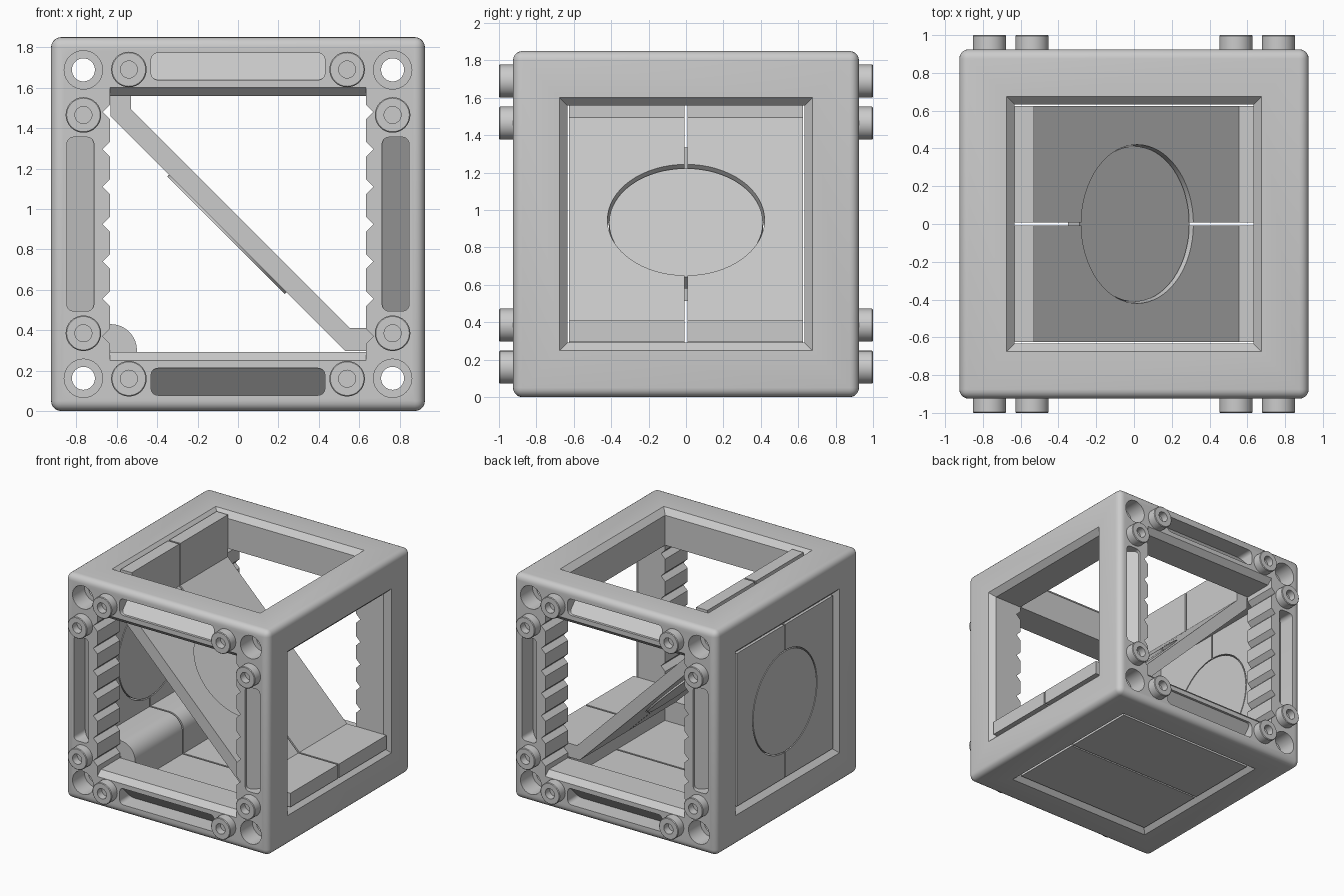
import bpy, bmesh
from math import cos, sin, pi, radians
from mathutils import Vector

if "Cube" in bpy.data.objects:
    bpy.data.objects.remove(bpy.data.objects["Cube"])

C = 0.925   # cube centre height
H = 0.633   # half width of the window openings


def loft_into(bm, rings):
    """Skin a list of equal-length point rings and cap both ends."""
    rows = [[bm.verts.new(p) for p in r] for r in rings]
    n = len(rows[0])
    for a, b in zip(rows, rows[1:]):
        for i in range(n):
            j = (i + 1) % n
            bm.faces.new((a[i], a[j], b[j], b[i]))
    bm.faces.new(rows[0][::-1])
    bm.faces.new(rows[-1])


def make(name, solids):
    bm = bmesh.new()
    for rings in solids:
        loft_into(bm, rings)
    bmesh.ops.recalc_face_normals(bm, faces=bm.faces)
    me = bpy.data.meshes.new(name)
    bm.to_mesh(me)
    bm.free()
    ob = bpy.data.objects.new(name, me)
    bpy.context.collection.objects.link(ob)
    return ob


def activate(ob):
    bpy.ops.object.select_all(action='DESELECT')
    ob.select_set(True)
    bpy.context.view_layer.objects.active = ob


def cut(ob, solids):
    cutter = make("cutter", solids)
    cutter.hide_render = True
    m = ob.modifiers.new("cut", 'BOOLEAN')
    m.operation, m.solver, m.object = 'DIFFERENCE', 'EXACT', cutter
    activate(ob)
    bpy.ops.object.modifier_apply(modifier=m.name)
    bpy.data.objects.remove(cutter)


def smooth(ob):
    activate(ob)
    bpy.ops.object.shade_smooth_by_angle(angle=radians(30))


def turned(x, z, profile, n=32):
    """Rings about a y-parallel axis; profile is (radius, y)."""
    return [[(x + r * cos(2 * pi * i / n), y, z + r * sin(2 * pi * i / n))
             for i in range(n)] for r, y in profile]


def disc_rings(centre, normal, r, half, n=64):
    nrm = Vector(normal).normalized()
    u = Vector((0, 1, 0))
    v = nrm.cross(u)
    return [[Vector(centre) + nrm * d + u * r * cos(2 * pi * i / n) + v * r * sin(2 * pi * i / n)
             for i in range(n)] for d in (-half, half)]


def prism(profile, y0, y1):
    return [[(x, y, z) for x, z in profile] for y in (y0, y1)]


# Frame: rounded cube
bpy.ops.mesh.primitive_cube_add(size=1, location=(0, 0, C))
frame = bpy.context.object
frame.name = "cube_frame"
frame.scale = (1.85, 1.85, 1.85)
bpy.ops.object.transform_apply(location=True, scale=True)
bev = frame.modifiers.new("round", 'BEVEL')
bev.width, bev.segments = 0.05, 5
bpy.ops.object.modifier_apply(modifier=bev.name)

# Windows along each axis, with chamfered mouths
for axis in range(3):
    rings = []
    for t, h in ((-0.975, H + 0.09), (-0.88, H), (0.88, H), (0.975, H + 0.09)):
        ring = []
        for a, b in ((-1, -1), (1, -1), (1, 1), (-1, 1)):
            p = [0, 0, 0]
            p[axis] = t
            p[(axis + 1) % 3] = b * h
            p[(axis + 2) % 3] = a * (H if axis == 1 else h)
            p[2] += C
            ring.append(p)
        rings.append(ring)
    cut(frame, [rings])

# V notches on the posts
notches = []
for s in (-1, 1):
    for k in range(-3, 4):
        x, z = s * H, C + k * 0.185
        notches.append(prism([(x - .037, z), (x, z - .037), (x + .037, z), (x, z + .037)], -1, 1))
cut(frame, notches)

# Stepped corner bolt holes
cut(frame, [turned(sx * .765, C + sz * .763,
                   [(.095, -1), (.095, -.77), (.057, -.77), (.057, .77), (.095, .77), (.095, 1)])
            for sx in (-1, 1) for sz in (-1, 1)])


# Slots with sloping floors, deeper toward the outer edges
def slot(side, turn):
    outline = []
    for cx, cz, a0 in ((.395, .815, 0), (-.395, .815, 90), (-.395, .745, 180), (.395, .745, 270)):
        for k in range(6):
            a = radians(a0 + 18 * k)
            outline.append((cx + .035 * cos(a), cz + .032 * sin(a)))
    rings = []
    for floor in (False, True):
        ring = []
        for u, v in outline:
            depth = .02 + (v - .713) * .95 if floor else -.1
            x, z = u, v
            for _ in range(turn):
                x, z = -z, x
            ring.append((x, side * (.925 - depth), C + z))
        rings.append(ring)
    return rings


cut(frame, [slot(s, t) for s in (-1, 1) for t in range(4)])
smooth(frame)

# Connector pegs on the front and back
for s, side in ((-1, "front"), (1, "back")):
    pegs = [turned(sx * px, C + sz * pz,
                   [(.088, s * .9), (.088, s * .995), (.083, s), (.042, s), (.042, s * .94)])
            for px, pz in ((.54, .765), (.765, .54)) for sx in (-1, 1) for sz in (-1, 1)]
    smooth(make(side + "_pegs", pegs))

# Diagonal plate with a top flange and a side flange
plate = [(-.632, 1.84), (-.53, 1.84), (-.53, 1.495), (.555, .41), (.915, .41),
         (.915, .297), (.53, .297), (-.632, 1.46)]
# Closed panels on the left and bottom, joined by a rounded corner block
corner = [(-.63 + .13 * cos(radians(a)), .30 + .13 * sin(radians(a))) for a in range(90, -1, -10)]
shell = ([(-.90, .298), (-.90, 1.556), (-.80, 1.556), (-.80, .43)] + corner +
         [(-.50, .12), (.63, .12), (.63, .025), (-.63, .025), (-.63, .298)])

for name, profile, centre, normal, half in (
        ("diagonal_plate", plate, (-.029, 0, .901), (1, 0, 1), .044),
        ("panel_shell", shell, (-.85, 0, C), (1, 0, 0), .05)):
    for s, side in ((-1, "front"), (1, "back")):
        part = make(f"{name}_{side}", [prism(profile, s * .007, s * .625)])
        cut(part, [disc_rings(centre, normal, .42, .08)])
        smooth(part)
    smooth(make(name + "_disc", [disc_rings(centre, normal, .411, half)]))
